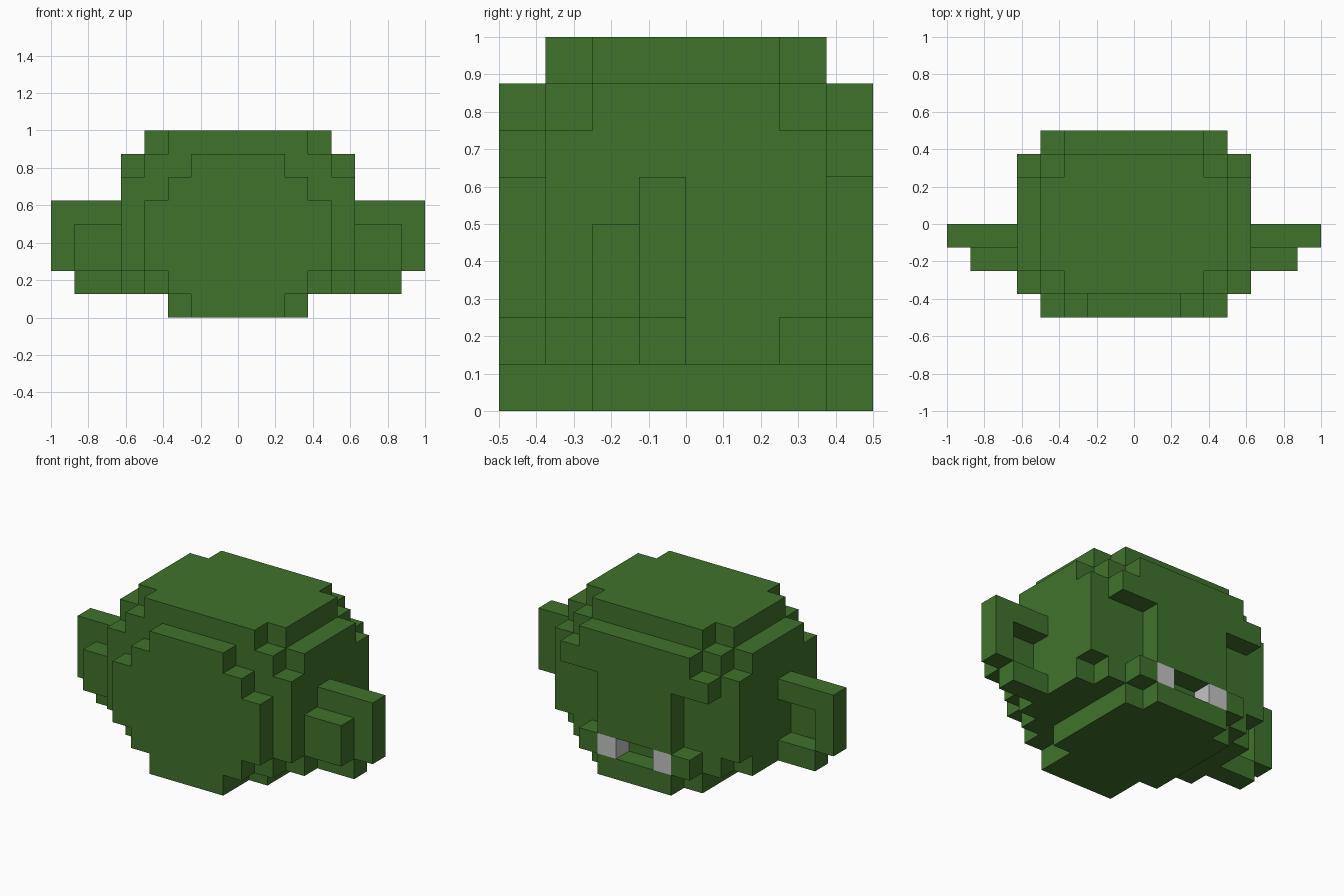
import bpy, bmesh
from itertools import product
from mathutils import Vector

CELL = 0.125  # size of one block

cube = bpy.data.objects.get("Cube")
if cube:
    bpy.data.objects.remove(cube)


def make_material(name, color):
    m = bpy.data.materials.new(name)
    m.use_nodes = True
    m.diffuse_color = (*color, 1)
    m.node_tree.nodes["Principled BSDF"].inputs["Base Color"].default_value = (*color, 1)
    return m


def box(x0, x1, y0, y1, z0, z1):
    return set(product(range(x0, x1), range(y0, y1), range(z0, z1)))


def wide(half, y0, y1, z0, z1):
    """Box centred on the mirror plane."""
    return box(-half, half, y0, y1, z0, z1)


def mirrored(cells):
    return {(-x - 1, y, z) for x, y, z in cells}


green = make_material("leaf green", (0.051, 0.171, 0.025))
white = make_material("tooth white", (0.55, 0.55, 0.55))

# Skull: stepped, rounded block
skull = wide(5, -3, 3, 2, 6)
for z in (1, 6):
    skull |= wide(4, -3, 3, z, z + 1) | wide(5, -2, 2, z, z + 1)
skull |= wide(4, -2, 2, 7, 8) | wide(3, -3, 3, 7, 8)
skull |= wide(3, -2, 3, 0, 1) | wide(2, -3, 3, 0, 1)

# Stepped round plate on the front
front_plate = set()
for half, z0, z1 in ((2, 0, 1), (3, 1, 2), (4, 2, 5), (3, 5, 6), (2, 6, 7)):
    front_plate |= wide(half, -4, -3, z0, z1)

# Face on the back: brow, muzzle, mouth corners and chin
brow = wide(3, 3, 4, 6, 7) | wide(4, 3, 4, 5, 6)
muzzle = wide(2, 3, 4, 2, 5)
jaw = wide(2, 3, 4, 0, 1) | box(2, 3, 3, 4, 1, 2) | box(-3, -2, 3, 4, 1, 2)
tooth = box(1, 2, 3, 4, 1, 2)

# Ear: rim around a hollow, closed by a panel in front
ear = (box(5, 8, -1, 0, 4, 5) | box(7, 8, -1, 0, 2, 4)
       | box(5, 7, -1, 0, 1, 2) | box(5, 7, -2, -1, 2, 4))

parts = {
    "skull": (skull, green),
    "front_plate": (front_plate, green),
    "brow": (brow, green),
    "muzzle": (muzzle, green),
    "jaw": (jaw, green),
    "left_ear": (ear, green),
    "right_ear": (mirrored(ear), green),
    "left_tooth": (tooth, white),
    "right_tooth": (mirrored(tooth), white),
}
solid = set().union(*(cells for cells, _ in parts.values()))


def build(name, cells, material):
    """Skin the blocks, leaving out faces hidden between them."""
    bm = bmesh.new()
    for cell in sorted(cells):
        for axis, side in product(range(3), (0, 1)):
            neighbour = list(cell)
            neighbour[axis] += 1 if side else -1
            if tuple(neighbour) in solid:
                continue
            corners = []
            for u, v in ((0, 0), (1, 0), (1, 1), (0, 1)):
                p = Vector(cell)
                p[axis] += side
                p[(axis + 1) % 3] += u
                p[(axis + 2) % 3] += v
                corners.append(bm.verts.new(p * CELL))
            bm.faces.new(corners if side else corners[::-1])
    bmesh.ops.remove_doubles(bm, verts=bm.verts[:], dist=CELL / 100)
    bmesh.ops.dissolve_limit(bm, angle_limit=0.01, verts=bm.verts[:], edges=bm.edges[:])
    mesh = bpy.data.meshes.new(name)
    bm.to_mesh(mesh)
    bm.free()
    mesh.materials.append(material)
    bpy.context.collection.objects.link(bpy.data.objects.new(name, mesh))


for part_name, (part_cells, part_material) in parts.items():
    build(part_name, part_cells, part_material)
